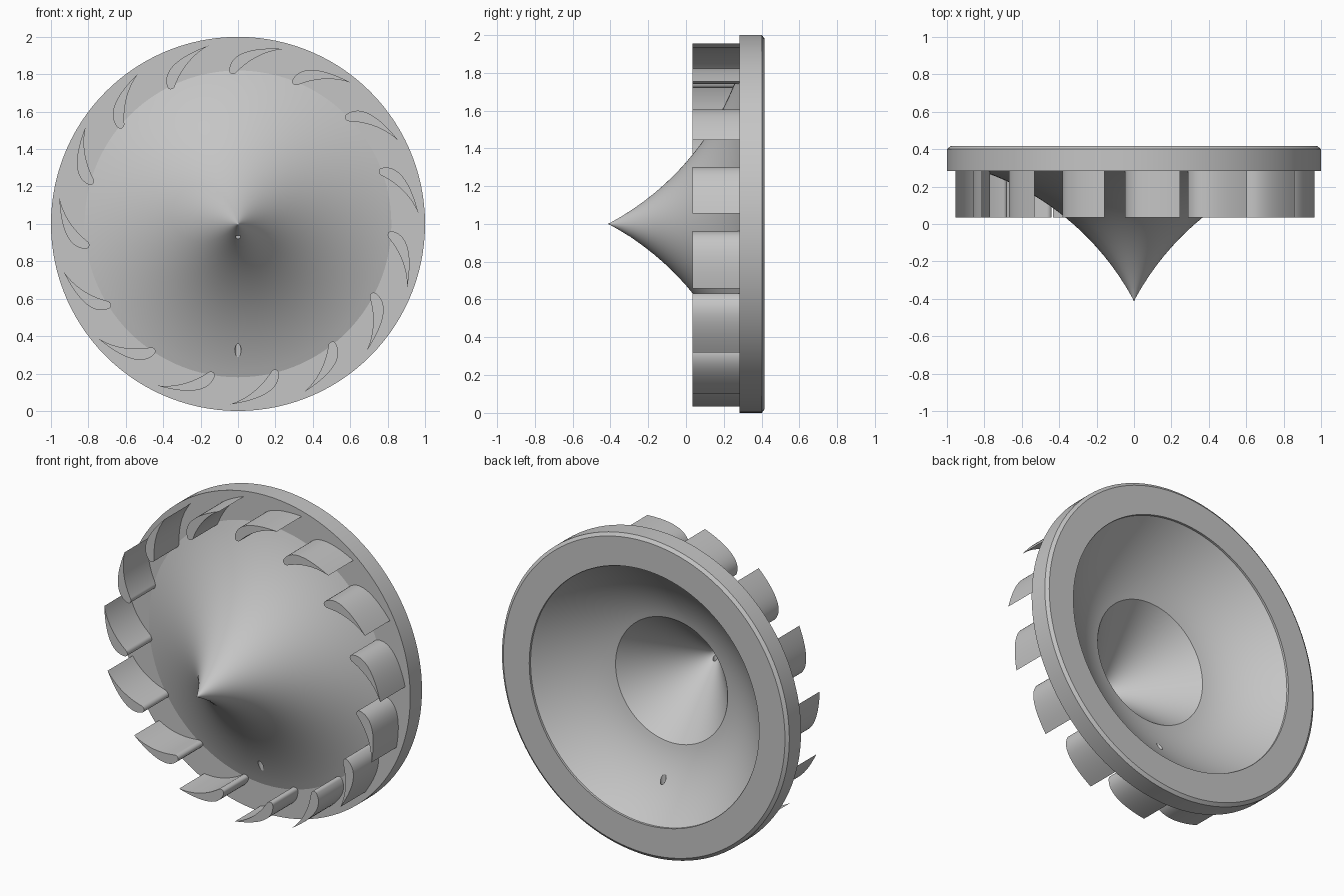
import bpy, bmesh, math
from mathutils import Vector, Matrix
from mathutils.geometry import interpolate_bezier

if "Cube" in bpy.data.objects:
    bpy.data.objects.remove(bpy.data.objects["Cube"])

grey = bpy.data.materials.new("plain grey")
grey.use_nodes = True
colour = (0.56, 0.56, 0.56, 1)
grey.diffuse_color = colour
grey.node_tree.nodes["Principled BSDF"].inputs["Base Color"].default_value = colour

AXIS_Z = 1.0
FRONT, RIM_FRONT, BACK = -0.416, 0.284, 0.416
PIT_RADIUS, PIT_Y, PIT_TIP = 0.39, 0.143, -0.325
CUP_RADIUS, CUP_Y = 0.8, 0.402


def make_object(name, bm):
    bmesh.ops.recalc_face_normals(bm, faces=bm.faces)
    mesh = bpy.data.meshes.new(name)
    bm.to_mesh(mesh)
    bm.free()
    obj = bpy.data.objects.new(name, mesh)
    bpy.context.collection.objects.link(obj)
    mesh.materials.append(grey)
    return obj


def smooth(obj):
    bpy.ops.object.select_all(action='DESELECT')
    obj.select_set(True)
    bpy.context.view_layer.objects.active = obj
    bpy.ops.object.shade_smooth_by_angle(angle=math.radians(15))


def cone_y(r):
    """Flared nose curve: a circular arc from the tip to the rim."""
    return math.sqrt(1.453 ** 2 - (1.283 - r) ** 2) - 1.093


def cup_point(t):
    """Bowl-shaped hollow, from the rim (t = 0) to the pit (t = 1)."""
    r = CUP_RADIUS + (PIT_RADIUS - CUP_RADIUS) * t
    y = CUP_Y + (PIT_Y - CUP_Y) * t
    return r, y - 0.043 * 4 * t * (1 - t)


def pit_point(t):
    """Straight conical pit behind the nose."""
    return PIT_RADIUS * (1 - t), PIT_Y + (PIT_TIP - PIT_Y) * t


# Turned body: flared nose, rim, chamfer and hollow back with a conical pit
STEPS = 20
profile = [(0, FRONT), (0.006, cone_y(0.006))]
profile += [(0.82 * i / STEPS, cone_y(0.82 * i / STEPS)) for i in range(1, STEPS)]
profile += [(0.82, RIM_FRONT), (1, RIM_FRONT), (1, BACK - 0.015),
            (0.98, BACK), (CUP_RADIUS, BACK)]
profile += [cup_point(i / 16) for i in range(17)]
profile += [pit_point(i / 12) for i in range(1, 13)]
bm = bmesh.new()
verts = [bm.verts.new((r, y, AXIS_Z)) for r, y in profile]
edges = [bm.edges.new(pair) for pair in zip(verts, verts[1:])]
bmesh.ops.spin(bm, geom=verts + edges, cent=(0, 0, AXIS_Z), axis=(0, 1, 0),
               angle=math.tau, steps=120, use_duplicate=False)
bmesh.ops.remove_doubles(bm, verts=bm.verts, dist=0.0001)
body = make_object("turned_body", bm)


# Two small upright drain holes below the axis
def cut_hole(name, y, bottom, top, radius):
    bm = bmesh.new()
    bmesh.ops.create_cone(bm, cap_ends=True, segments=24, radius1=radius,
                          radius2=radius, depth=top - bottom)
    bmesh.ops.translate(bm, verts=bm.verts, vec=(0, y, (top + bottom) / 2))
    cutter = make_object(name, bm)
    cutter.hide_render = True
    mod = body.modifiers.new(name, 'BOOLEAN')
    mod.operation = 'DIFFERENCE'
    mod.solver = 'EXACT'
    mod.object = cutter
    bpy.context.view_layer.objects.active = body
    bpy.ops.object.modifier_apply(modifier=name)
    bpy.data.objects.remove(cutter)


cut_hole("tip_hole", -0.293, 0.85, 0.99, 0.014)
cut_hole("flare_hole", 0.227, 0.2, 0.5, 0.0165)
smooth(body)

# Curved vanes: an aerofoil outline, relative to the axis
NOSE, TIP, BELLY = (-0.047, 0.825), (0.245, 0.935), (-0.007, 0.812)
curves = [(NOSE, (-0.035, 0.925), (0.10, 0.945), TIP, 18),
          (TIP, (0.13, 0.925), (0.045, 0.865), BELLY, 18),
          (BELLY, (-0.02, 0.795), (-0.05, 0.80), NOSE, 14)]
outline = []
for a, b, c, d, n in curves:
    pts = interpolate_bezier(*(Vector((p[0], 0, p[1])) for p in (a, b, c, d)), n)
    outline += pts[:-1]

VANES = 15
VANE_FRONT = 0.035
for k in range(VANES):
    turn = Matrix.Rotation(math.tau * k / VANES, 4, 'Y')
    bm = bmesh.new()
    face = bm.faces.new([bm.verts.new((p.x, VANE_FRONT, p.z)) for p in outline])
    made = bmesh.ops.extrude_face_region(bm, geom=[face])
    back = [g for g in made["geom"] if isinstance(g, bmesh.types.BMVert)]
    bmesh.ops.translate(bm, verts=back, vec=(0, RIM_FRONT + 0.01 - VANE_FRONT, 0))
    bmesh.ops.transform(bm, matrix=Matrix.Translation((0, 0, AXIS_Z)) @ turn,
                        verts=bm.verts)
    smooth(make_object(f"vane_{k + 1}", bm))
